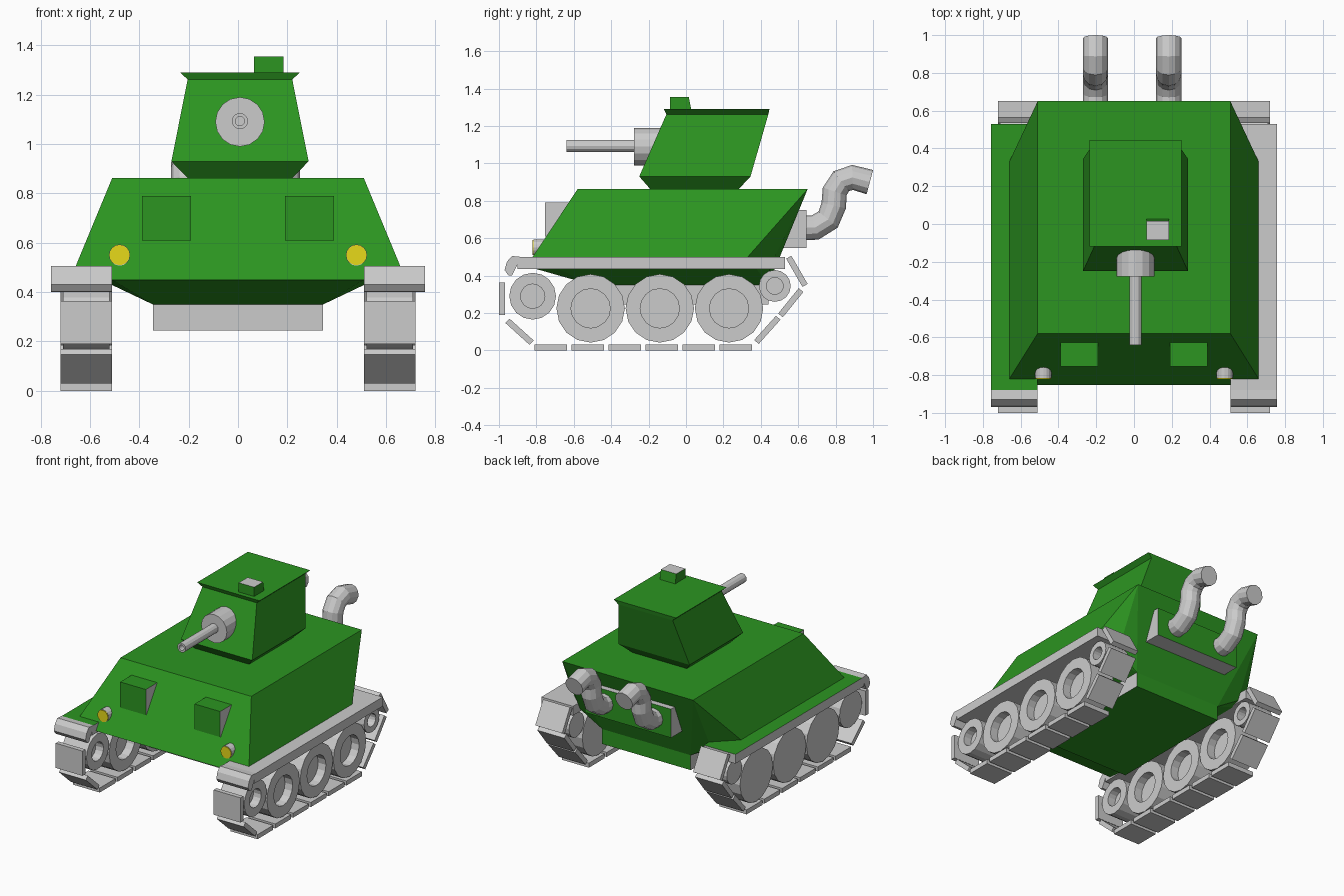
import bpy, bmesh, math
from mathutils import Vector, Matrix

if "Cube" in bpy.data.objects:
    bpy.data.objects.remove(bpy.data.objects["Cube"])


def material(name, rgb):
    m = bpy.data.materials.new(name)
    m.diffuse_color = (*rgb, 1)
    m.use_nodes = True
    m.node_tree.nodes["Principled BSDF"].inputs["Base Color"].default_value = m.diffuse_color
    return m


GREEN = material("green_paint", (0.025, 0.30, 0.015))
GREY = material("bare_metal", (0.8, 0.8, 0.8))
YELLOW = material("lamp_yellow", (0.8, 0.7, 0.01))


def finish(name, bm, mat=None, painted=None):
    """Make an object; faces accepted by painted(normal) turn green."""
    bmesh.ops.recalc_face_normals(bm, faces=bm.faces[:])
    if painted:
        for f in bm.faces:
            f.normal_update()
            f.material_index = int(painted(f.normal))
    me = bpy.data.meshes.new(name)
    bm.to_mesh(me)
    bm.free()
    if painted:
        me.materials.append(GREY)
        me.materials.append(GREEN)
    elif mat:
        me.materials.append(mat)
    ob = bpy.data.objects.new(name, me)
    bpy.context.collection.objects.link(ob)
    return ob


def prism(name, profile, x0, x1, **kw):
    """Extrude a (y, z) profile from x0 to x1."""
    bm = bmesh.new()
    f = bm.faces.new([bm.verts.new((x0, y, z)) for y, z in profile])
    ext = bmesh.ops.extrude_face_region(bm, geom=[f])
    vs = [v for v in ext["geom"] if isinstance(v, bmesh.types.BMVert)]
    bmesh.ops.translate(bm, verts=vs, vec=(x1 - x0, 0, 0))
    return finish(name, bm, **kw)


def box(name, x0, x1, y0, y1, z0, z1, **kw):
    return prism(name, [(y0, z0), (y1, z0), (y1, z1), (y0, z1)], x0, x1, **kw)


def cylinder(name, start, end, r, sides=16, r_in=0, recess=0, mat=None):
    """Cylinder between two points, optionally recessed at the end."""
    a, b = Vector(start), Vector(end)
    bm = bmesh.new()
    bmesh.ops.create_cone(bm, cap_ends=True, segments=sides, radius1=r, radius2=r,
                          depth=(b - a).length)
    if r_in:
        top = max(bm.faces, key=lambda f: f.calc_center_median().z)
        bmesh.ops.inset_individual(bm, faces=[top], thickness=r - r_in)
        top = bmesh.ops.extrude_discrete_faces(bm, faces=[top])["faces"][0]
        # bridge the recess wall between the rim loop and the sunken face
        loose = [e for e in bm.edges if e.is_boundary]
        bmesh.ops.translate(bm, verts=top.verts[:], vec=(0, 0, -recess))
        bmesh.ops.remove_doubles(bm, verts=bm.verts[:], dist=1e-6)
        loose = [e for e in bm.edges if e.is_boundary]
        if loose:
            bmesh.ops.bridge_loops(bm, edges=loose)
    rot = (b - a).to_track_quat('Z', 'Y').to_matrix().to_4x4()
    bm.transform(Matrix.Translation((a + b) / 2) @ rot)
    return finish(name, bm, mat)


# Hull: sloped armour shell
bm = bmesh.new()
for x, y, z in [(.51, -.58, .862), (.51, .65, .862), (.66, -.82, .5), (.66, .33, .5),
                (.51, -.853, .45), (.51, .45, .45), (.345, -.5, .35), (.345, .44, .35)]:
    for s in (-1, 1):
        bm.verts.new((s * x, y, z))
bmesh.ops.convex_hull(bm, input=bm.verts[:])
bmesh.ops.dissolve_limit(bm, angle_limit=0.02, verts=bm.verts[:], edges=bm.edges[:])
finish("hull", bm, GREEN)

# Belly box and rear exhaust housing
box("belly", -.345, .345, -.5, .44, .245, .352,
    painted=lambda n: n.z < -.5 or n.y > .5)
prism("exhaust_housing", [(.455, .548), (.645, .548), (.645, .75), (.59, .75)], -.335, .335,
      painted=lambda n: n.y > .5)

# Turret: stacked rectangular rings
bm = bmesh.new()
prev = None
for z, hx, y0, y1 in [(.85, .2, -.18, .27), (.93, .278, -.25, .345),
                      (1.262, .212, -.105, .44), (1.29, .243, -.118, .446)]:
    ring = [bm.verts.new((.008 + sx * hx, y, z))
            for sx, y in ((-1, y0), (1, y0), (1, y1), (-1, y1))]
    if prev:
        for i in range(4):
            j = (i + 1) % 4
            bm.faces.new((prev[i], prev[j], ring[j], ring[i]))
    else:
        bm.faces.new(ring[::-1])
    prev = ring
bm.faces.new(prev)
finish("turret", bm, GREEN)

# Turret hatch and gun
prism("turret_hatch", [(-.085, 1.288), (.028, 1.288), (.015, 1.355), (-.085, 1.355)],
      .065, .185, painted=lambda n: n.z < .5)
cylinder("gun_mantlet", (.008, -.12, 1.09), (.008, -.278, 1.09), .1)
cylinder("gun_barrel", (.008, -.26, 1.093), (.008, -.64, 1.093), .033, 12, .019, .1)

for s, side in ((-1, "left"), (1, "right")):
    # Driver hatch on the front plate
    a, b = sorted((s * .19, s * .39))
    prism(f"{side}_driver_hatch", [(-.755, .61), (-.735, .61), (-.617, .79), (-.755, .79)],
          a, b, painted=lambda n: abs(n.x) < .5)

    # Headlight
    cylinder(f"{side}_headlight", (s * .48, -.75, .55), (s * .48, -.815, .55), .043, 16)
    cylinder(f"{side}_headlight_lens", (s * .48, -.814, .55), (s * .48, -.821, .55), .041, 16,
             mat=YELLOW)

    # Fender with rolled front lip
    a, b = sorted((s * .51, s * .757))
    box(f"{side}_fender", a, b, -.9, .53, .435, .5,
        painted=lambda n: s < 0 and n.z > .5)
    prism(f"{side}_fender_lip", [(-.88, .5), (-.93, .505), (-.957, .475), (-.97, .43),
                                 (-.95, .402), (-.93, .4)], a, b)

    # Wheels: hub recess always on the +x face
    a, b = sorted((s * .52, s * .71))
    for i, (y, z, r, hub) in enumerate([(-.82, .29, .125, .065), (-.51, .225, .183, .105),
                                        (-.14, .225, .183, .105), (.23, .225, .183, .105),
                                        (.475, .345, .085, .045)]):
        cylinder(f"{side}_wheel_{i + 1}", (a, y, z), (b, y, z), r, 16, hub, .06)

    # Track pads: ground run, then front and rear climbs (y, z, tilt)
    pads = [(-.724 + .198 * i, .016, 0) for i in range(6)]
    pads += [(-.89, .1, -42), (-.985, .277, 90), (.435, .11, 48), (.56, .255, 51),
             (.593, .423, 120)]
    for i, (y, z, tilt) in enumerate(pads):
        c, n = math.cos(math.radians(tilt)), math.sin(math.radians(tilt))
        prism(f"{side}_track_pad_{i + 1}",
              [(y + u * c - v * n, z + u * n + v * c)
               for u, v in ((-.087, -.016), (.087, -.016), (.087, .016), (-.087, .016))],
              s * .51, s * .72)

    # Exhaust pipe: bent tube
    cu = bpy.data.curves.new(f"{side}_exhaust", 'CURVE')
    cu.dimensions = '3D'
    cu.bevel_depth = .067
    cu.bevel_resolution = 4
    cu.use_fill_caps = True
    path = [(.61, .655), (.69, .657), (.76, .70), (.79, .775), (.795, .85),
            (.83, .905), (.89, .925), (.983, .9)]
    sp = cu.splines.new('POLY')
    sp.points.add(len(path) - 1)
    for p, (y, z) in zip(sp.points, path):
        p.co = (s * .194 - .01, y, z, 1)
    sp.use_smooth = False
    bpy.context.collection.objects.link(bpy.data.objects.new(f"{side}_exhaust", cu))
